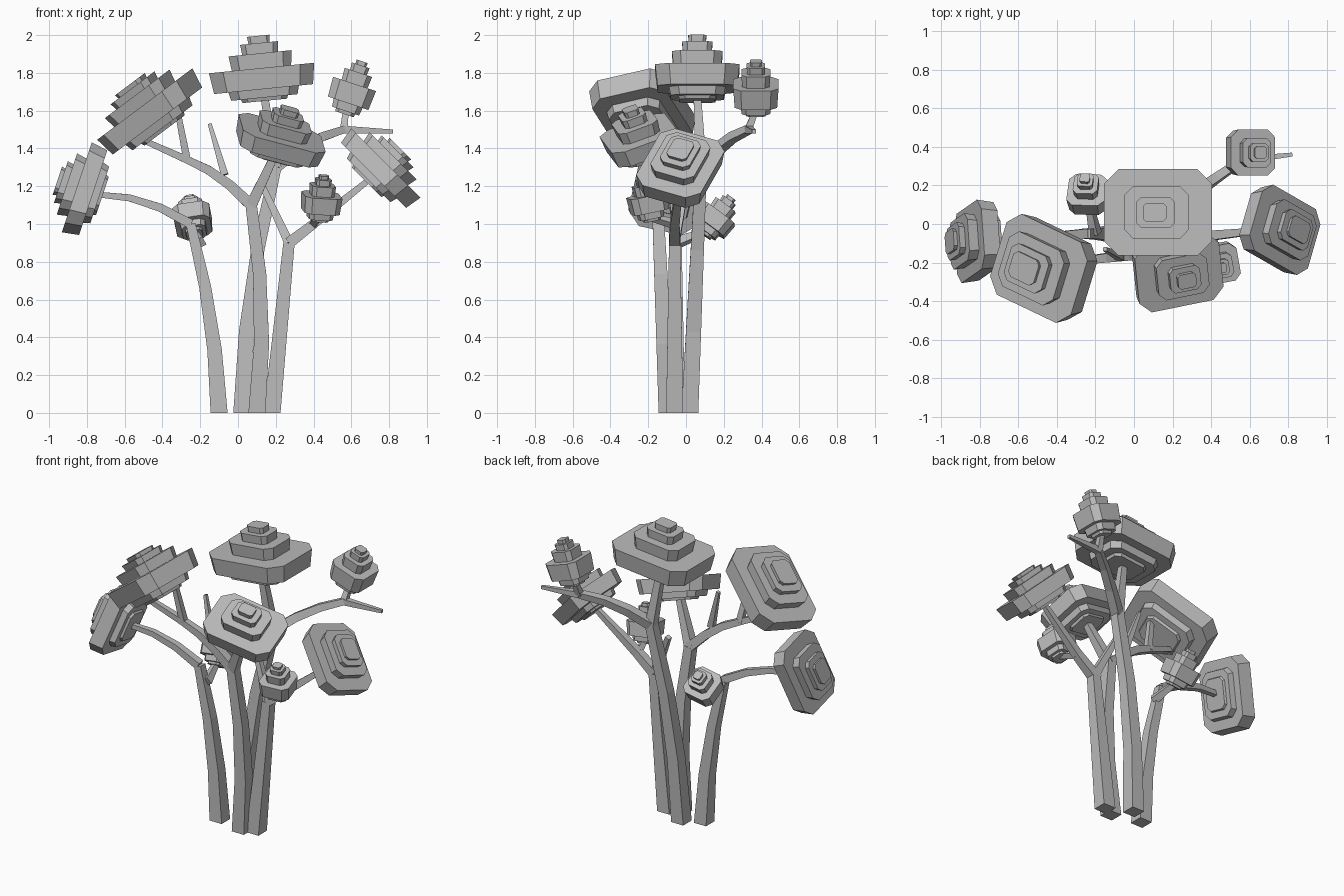
import bpy, bmesh
from math import cos, sin, radians, pi
from mathutils import Vector

if "Cube" in bpy.data.objects:
    bpy.data.objects.remove(bpy.data.objects["Cube"])

grey = bpy.data.materials.new("plain grey")
grey.use_nodes = True
grey.diffuse_color = (.5, .5, .5, 1)
grey.node_tree.nodes["Principled BSDF"].inputs["Base Color"].default_value = grey.diffuse_color


def finish(bm, name):
    bmesh.ops.recalc_face_normals(bm, faces=bm.faces[:])
    mesh = bpy.data.meshes.new(name)
    bm.to_mesh(mesh)
    bm.free()
    mesh.materials.append(grey)
    bpy.context.collection.objects.link(bpy.data.objects.new(name, mesh))


def loft(bm, rings):
    """Join rings of points into one closed solid."""
    rows = [[bm.verts.new(point) for point in ring] for ring in rings]
    count = len(rows[0])
    for lower, upper in zip(rows, rows[1:]):
        for i in range(count):
            j = (i + 1) % count
            bm.faces.new((lower[i], lower[j], upper[j], upper[i]))
    bm.faces.new(rows[0])
    bm.faces.new(rows[-1])


def limb(name, start, end, thick, thin, sway=0, arch=0, segments=3):
    """Four-sided tapering limb, bowed sideways by sway and upwards by arch."""
    start, end = Vector(start), Vector(end)
    bow = Vector((sway, 0, arch))
    path = [start.lerp(end, i / segments) + bow * sin(pi * i / segments)
            for i in range(segments + 1)]
    bm = bmesh.new()
    rings = []
    for i, point in enumerate(path):
        along = (path[min(i + 1, segments)] - path[max(i - 1, 0)]).normalized()
        if point.z == 0:
            along = Vector((0, 0, 1))
        side = Vector((0, 1, 0))
        side = (side - along * side.dot(along)).normalized()
        across = along.cross(side)
        half = (thick + (thin - thick) * i / segments) / 2
        rings.append([point + half * (side * a + across * b)
                      for a, b in ((1, 1), (-1, 1), (-1, -1), (1, -1))])
    loft(bm, rings)
    finish(bm, name)


def crown(name, size, centre, normal, spin, shrink, depth=.4, fall=.6, ratio=.8):
    """Stack of chamfered slabs facing along the normal; returns its underside."""
    centre, z = Vector(centre), Vector(normal).normalized()
    x = Vector((cos(radians(spin)), sin(radians(spin)), 0))
    x = (x - z * x.dot(z)).normalized()
    y = z.cross(x)
    bm = bmesh.new()

    def octagon(share, height):
        w, d = size * share, size * share * ratio
        c = d / 3
        half = [(w, c - d), (w, d - c), (w - c, d), (c - w, d)]
        outline = half + [(-a, -b) for a, b in half]
        return [centre + x * a + y * b + z * size * height for a, b in outline]

    def slab(share, low, high):
        loft(bm, [octagon(share * .94, low), octagon(share, high)])

    # Main slab and the tiers above it
    level = -depth / 2
    for tier in range(4):
        top = level + depth * fall ** tier
        slab(shrink ** tier, level, top)
        level = top
    # Two thin tiers below
    level = -depth / 2
    for tier in (1, 2):
        bottom = level - depth * .4 ** tier
        slab(.67 ** tier, bottom, level)
        level = bottom
    finish(bm, name)
    return centre + z * size * level * .8


# Large crowns
large, medium = .28, .23
top = crown("top_crown", large, (.13, .06, 1.77), (-.1, 0, 1), 0, .6, fall=.7)
upper_left = crown("upper_left_crown", large, (-.46, -.23, 1.59), (-.6, 0, .8), -17, .68)
far_left = crown("far_left_crown", medium, (-.81, -.09, 1.18), (-.9, 0, .3), 4, .68)
front = crown("front_crown", medium, (.22, -.24, 1.44), (.3, -.3, .9), 6, .6, fall=.7)
far_right = crown("far_right_crown", medium, (.75, -.03, 1.29), (.7, 0, .7), -16, .68)

# Small crowns are square and chunkier
small = dict(shrink=.64, depth=.9, ratio=1)
back_right = crown("back_right_crown", .12, (.6, .37, 1.69), (.3, 0, .9), 0, **small)
lower_right = crown("lower_right_crown", .1, (.44, -.2, 1.11), (.1, -.2, 1), 10, **small)
lower_left = crown("lower_left_crown", .1, (-.24, .15, 1.02), (-.1, .6, .8), -8, **small)

# Points where the limbs divide
left_fork = (-.25, -.05, 1)
back_fork = (.2, .08, 1.3)
front_fork = (.07, -.15, 1.1)
right_fork = (.27, -.06, .9)
left_knee = (-.27, -.19, 1.34)
back_knee = (.56, .33, 1.5)
right_knee = (.4, -.06, 1)

# Trunks
limb("left_trunk", (-.1, -.05, 0), left_fork, .09, .05, sway=.03)
limb("back_trunk", (.02, .02, 0), back_fork, .09, .06, sway=-.04)
limb("front_trunk", (.1, -.1, 0), front_fork, .09, .06, sway=.04)
limb("right_trunk", (.18, -.06, 0), right_fork, .09, .06)

# Branches carrying the crowns
limb("far_left_branch", left_fork, far_left, .05, .03, arch=.04)
limb("lower_left_branch", (-.2, -.05, .9), lower_left, .05, .03)
limb("upper_left_branch", front_fork, left_knee, .06, .04, arch=.03)
limb("upper_left_end", left_knee, upper_left - Vector((.1, 0, .07)), .04, .03)
limb("upper_left_fork", left_knee, (-.32, -.22, 1.6), .04, .03)
limb("front_branch", front_fork, front, .06, .04)
limb("top_branch", back_fork, top, .06, .04)
limb("back_right_branch", back_fork, back_knee, .06, .04, arch=.03)
limb("back_right_fork", back_knee, back_right, .04, .03)
limb("far_right_branch", right_fork, right_knee, .06, .05)
limb("far_right_end", right_knee, far_right, .05, .03)
limb("lower_right_branch", right_knee, lower_right, .04, .03)

# Bare twigs
limb("left_twig", (-.07, -.17, 1.26), (-.15, -.13, 1.53), .04, .02)
limb("back_twig", back_knee, (.82, .36, 1.49), .04, .02)
limb("middle_twig", right_fork, (.13, 0, 1.2), .05, .03)
